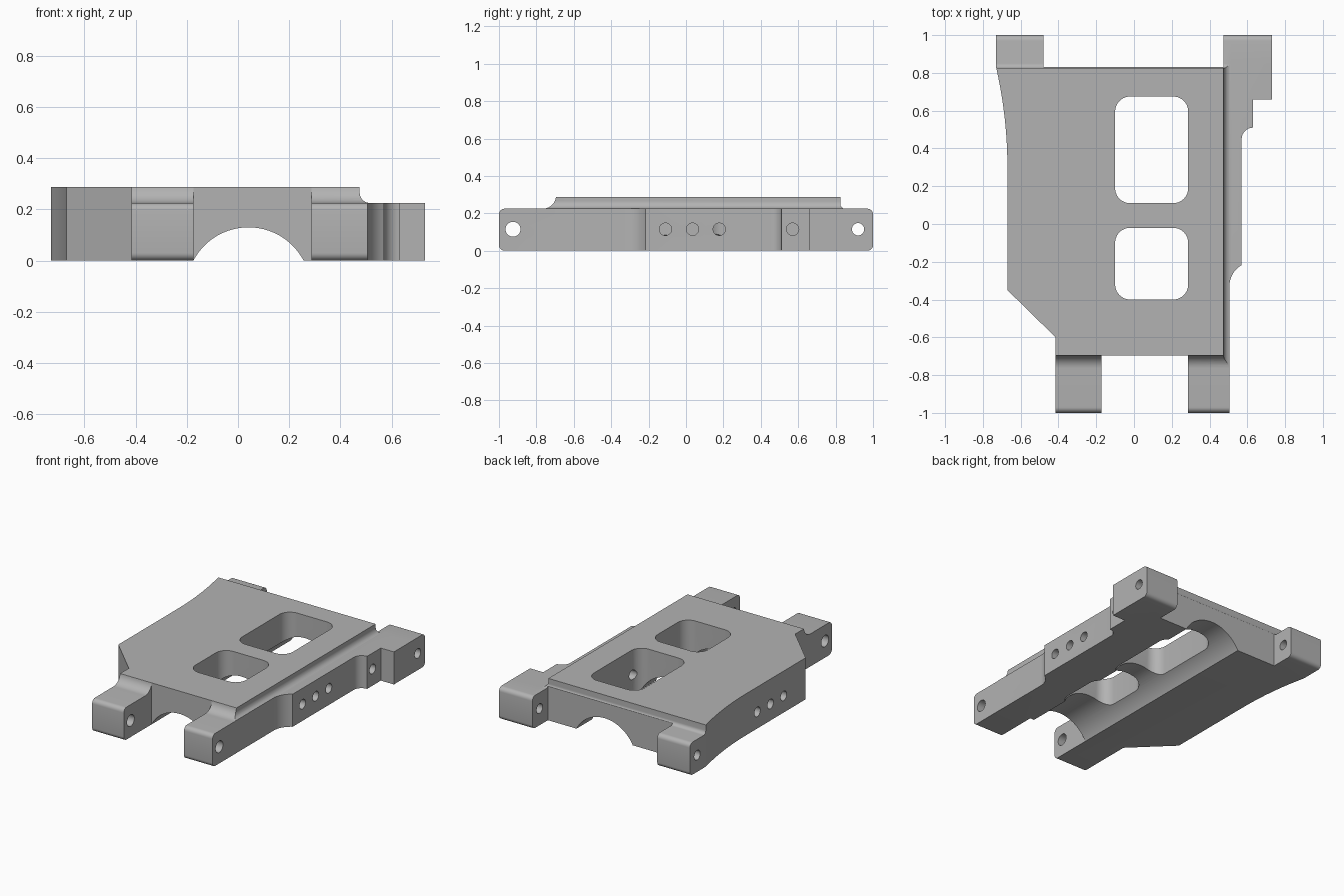
import bpy, bmesh
from math import sin, cos, radians, sqrt
from mathutils import Vector

cube = bpy.data.objects.get("Cube")
if cube:
    bpy.data.objects.remove(cube, do_unlink=True)

TOP, LOW = 0.287, 0.225          # deck and lug heights
HOLE_Z = 0.115

grey = bpy.data.materials.new("machined_grey")
grey.use_nodes = True
grey.diffuse_color = (0.45, 0.45, 0.45, 1)
grey.node_tree.nodes["Principled BSDF"].inputs["Base Color"].default_value = (0.45, 0.45, 0.45, 1)


def arc(cx, cy, r, a0, a1, n=10):
    """Points on an arc, angles in degrees."""
    angles = [radians(a0 + (a1 - a0) * i / n) for i in range(n + 1)]
    return [(cx + r * cos(a), cy + r * sin(a)) for a in angles]


def prism(name, pts, axis, lo, hi):
    """Extrude a 2D profile along the given axis."""
    place = {"x": lambda a, b, t: (t, a, b),
             "y": lambda a, b, t: (a, t, b),
             "z": lambda a, b, t: (a, b, t)}[axis]
    bm = bmesh.new()
    face = bm.faces.new([bm.verts.new(place(a, b, lo)) for a, b in pts])
    ext = bmesh.ops.extrude_face_region(bm, geom=[face])
    moved = [v for v in ext["geom"] if isinstance(v, bmesh.types.BMVert)]
    bmesh.ops.translate(bm, verts=moved, vec=Vector(place(0, 0, hi - lo)))
    bmesh.ops.recalc_face_normals(bm, faces=bm.faces[:])
    mesh = bpy.data.meshes.new(name)
    bm.to_mesh(mesh)
    bm.free()
    mesh.materials.append(grey)
    obj = bpy.data.objects.new(name, mesh)
    bpy.context.collection.objects.link(obj)
    return obj


def rounded_rect(x0, x1, y0, y1, r):
    return (arc(x1 - r, y1 - r, r, 0, 90) + arc(x0 + r, y1 - r, r, 90, 180)
            + arc(x0 + r, y0 + r, r, 180, 270) + arc(x1 - r, y0 + r, r, 270, 360))


def combine(target, tool, operation):
    mod = target.modifiers.new(tool.name, "BOOLEAN")
    mod.operation, mod.solver, mod.object = operation, "EXACT", tool
    bpy.context.view_layer.objects.active = target
    bpy.ops.object.modifier_apply(modifier=mod.name)
    bpy.data.objects.remove(tool, do_unlink=True)


# Plan outline: lugs, stepped left edge, chamfered and swept right edge
sweep = [(-0.67 - 0.06 * (i / 10) ** 2, 0.3 + 0.053 * i) for i in range(11)]
outline = ([(-0.73, 1.1), (-0.48, 1.1), (-0.48, 0.83), (0.475, 0.83), (0.475, 1.1),
            (0.73, 1.1), (0.73, 0.66), (0.63, 0.66)]
           + arc(0.63, 0.45, 0.06, 90, 180)
           + arc(0.635, -0.33, 0.13, 120, 180)
           + [(0.505, -1.1), (0.287, -1.1), (0.287, -0.695), (-0.173, -0.695),
              (-0.173, -1.1), (-0.415, -1.1), (-0.415, -0.6), (-0.67, -0.35)]
           + sweep)
bracket = prism("bracket_body", outline, "z", -0.1, 0.5)

# Side profile: rounded lug ends, filleted rise to the raised deck
r = 0.03
side = (arc(-1 + r, r, r, 270, 180, 6) + arc(-1 + r, LOW - r, r, 180, 90, 6)
        + arc(-0.765, LOW + 0.07, 0.07, 270, 353) + [(-0.695, TOP), (0.825, TOP)]
        + arc(0.85, LOW + 0.025, 0.025, 180, 270, 6)
        + arc(1 - r, LOW - r, r, 90, 0, 6) + arc(1 - r, r, r, 0, -90, 6))
combine(bracket, prism("side_profile", side, "x", -1, 1), "INTERSECT")

# Lowered ledge along the left edge
ledge = [(0.475, 0.5)] + arc(0.515, LOW + 0.04, 0.04, 180, 270) + [(1, LOW), (1, 0.5)]
combine(bracket, prism("ledge_cut", ledge, "y", -1.2, 1.2), "DIFFERENCE")

# Arched channel underneath
channel = arc(0.041, -0.113, 0.243, 0, 360, 96)[:-1]
combine(bracket, prism("channel_cut", channel, "y", -1.2, 1.2), "DIFFERENCE")

# Two rounded windows
for y0, y1 in ((0.11, 0.675), (-0.4, -0.02)):
    window = rounded_rect(-0.1, 0.287, y0, y1, 0.08)
    combine(bracket, prism("window_cut", window, "z", -0.2, 0.6), "DIFFERENCE")


# Holes: (y, radius, x start, x end)
holes = [(-0.925, 0.04, -1, 1), (0.92, 0.033, -1, 1),
         (-0.11, 0.033, 0.2, 1), (0.035, 0.033, 0.3, 1),
         (0.178, 0.033, 0.2, 1), (0.57, 0.033, 0.4, 1)]
holes += [(y, 0.033, -1, -0.4) for y in (-0.11, 0.035, 0.178)]
for y, rad, x0, x1 in holes:
    circle = arc(y, HOLE_Z, rad, 0, 360, 32)[:-1]
    combine(bracket, prism("hole_cut", circle, "x", x0, x1), "DIFFERENCE")

# Smooth the curved walls, keep machined edges crisp
bpy.ops.object.select_all(action="DESELECT")
bracket.select_set(True)
bpy.context.view_layer.objects.active = bracket
bpy.ops.object.shade_smooth_by_angle(angle=radians(25))
